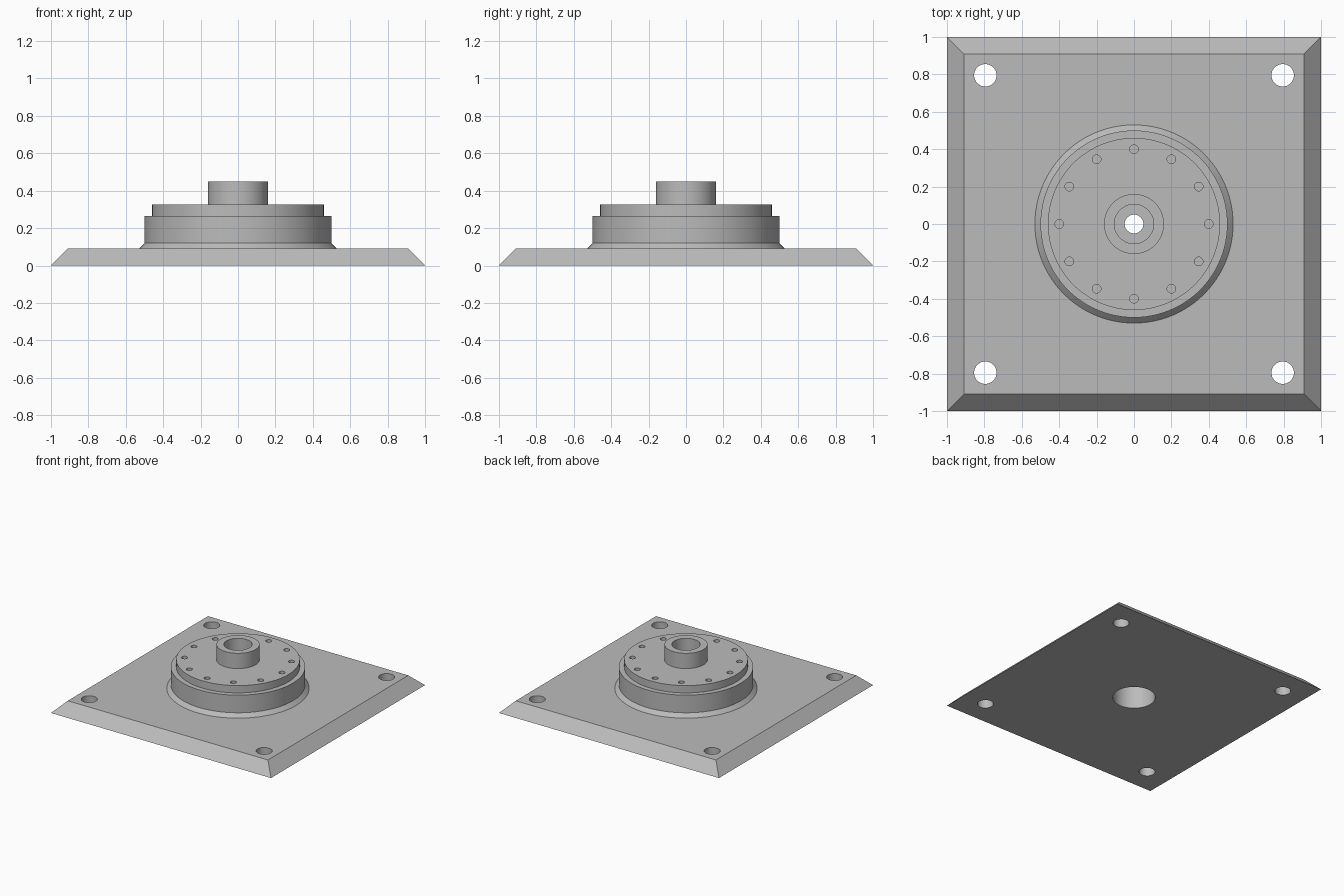
import bpy, bmesh, math
from mathutils import Matrix

cube = bpy.data.objects.get("Cube")
if cube:
    bpy.data.objects.remove(cube, do_unlink=True)

steel = bpy.data.materials.new("machined_grey")
steel.use_nodes = True
grey = (0.5, 0.5, 0.5, 1)
steel.diffuse_color = grey
steel.node_tree.nodes["Principled BSDF"].inputs["Base Color"].default_value = grey


def finish(name, bm):
    bmesh.ops.recalc_face_normals(bm, faces=bm.faces)
    mesh = bpy.data.meshes.new(name)
    bm.to_mesh(mesh)
    bm.free()
    mesh.materials.append(steel)
    obj = bpy.data.objects.new(name, mesh)
    bpy.context.collection.objects.link(obj)
    return obj


def lathe(name, profile, segments=96):
    """Solid of revolution from (radius, height) pairs, capped at both ends."""
    bm = bmesh.new()
    rings = []
    for r, z in profile:
        rings.append([bm.verts.new((r * math.cos(a), r * math.sin(a), z))
                      for a in (2 * math.pi * i / segments for i in range(segments))])
    for low, high in zip(rings, rings[1:]):
        for i in range(segments):
            j = (i + 1) % segments
            bm.faces.new((low[i], low[j], high[j], high[i]))
    bm.faces.new(rings[0])
    bm.faces.new(rings[-1])
    return finish(name, bm)


def drills(name, spots, radius, z0, z1, segments):
    """One cutter made of a cylinder at every spot."""
    bm = bmesh.new()
    for x, y in spots:
        bmesh.ops.create_cone(bm, cap_ends=True, segments=segments,
                              radius1=radius, radius2=radius, depth=z1 - z0,
                              matrix=Matrix.Translation((x, y, (z0 + z1) / 2)))
    return finish(name, bm)


def combine(target, tool, operation):
    bpy.context.view_layer.objects.active = target
    mod = target.modifiers.new(operation.lower(), 'BOOLEAN')
    mod.operation, mod.object, mod.solver = operation, tool, 'EXACT'
    bpy.ops.object.modifier_apply(modifier=mod.name)
    bpy.data.objects.remove(tool, do_unlink=True)


# Square plate with sloping edges
bm = bmesh.new()
bmesh.ops.create_cone(bm, cap_ends=True, segments=4, radius1=math.sqrt(2),
                      radius2=0.91 * math.sqrt(2), depth=0.09,
                      matrix=Matrix.Translation((0, 0, 0.045)) @ Matrix.Rotation(math.pi / 4, 4, 'Z'))
body = finish("flanged_base", bm)

# Stepped round housing with weld chamfer, cover disc and hub
housing = lathe("housing", [(0.53, 0.04), (0.53, 0.09), (0.5, 0.12), (0.5, 0.265),
                            (0.46, 0.265), (0.46, 0.325), (0.16, 0.325), (0.16, 0.45)])
combine(body, housing, 'UNION')

# Stepped central bore: wide recess below, narrow neck, hub socket above
bore = lathe("bore", [(0.16, -0.1), (0.16, 0.25), (0.05, 0.25), (0.05, 0.29),
                      (0.105, 0.29), (0.105, 0.55)])
combine(body, bore, 'DIFFERENCE')

# Corner mounting holes
corners = [(sx * 0.795, sy * 0.795) for sx in (-1, 1) for sy in (-1, 1)]
combine(body, drills("corner_holes", corners, 0.06, -0.1, 0.2, 48), 'DIFFERENCE')

# Ring of blind bolt holes in the cover disc
ring = [(0.4 * math.cos(i * math.pi / 6), 0.4 * math.sin(i * math.pi / 6)) for i in range(12)]
combine(body, drills("bolt_holes", ring, 0.023, 0.265, 0.4, 24), 'DIFFERENCE')

# Smooth round walls, crisp edges
bpy.ops.object.select_all(action='DESELECT')
body.select_set(True)
bpy.context.view_layer.objects.active = body
bpy.ops.object.shade_smooth_by_angle(angle=math.radians(25))
